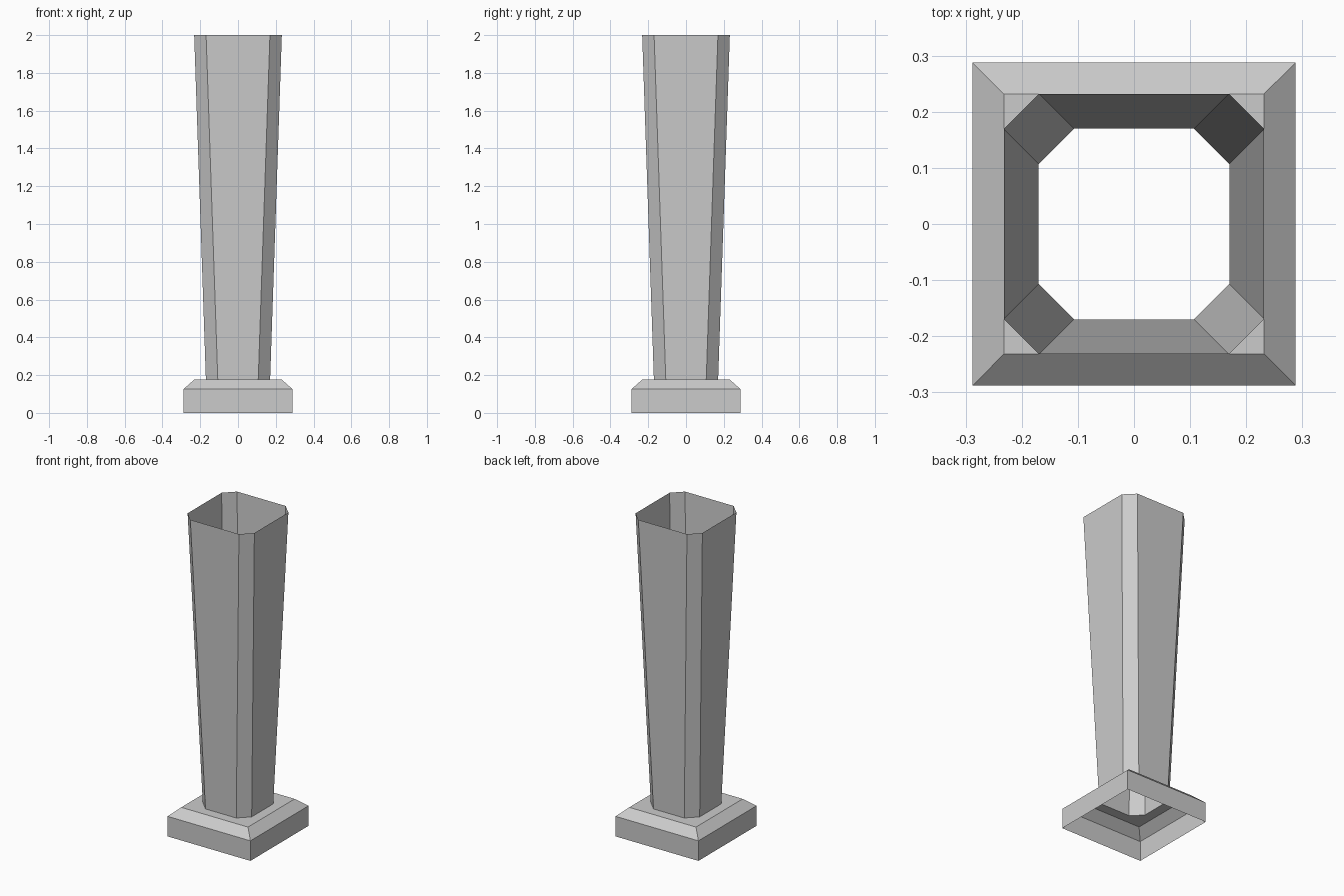
import bpy, bmesh

if "Cube" in bpy.data.objects:
    bpy.data.objects.remove(bpy.data.objects["Cube"])

BASE, RIM, LOW, HIGH = 0.288, 0.232, 0.17, 0.232   # half widths
CUT = 0.063                                        # shaft corner cut
Z_SIDE, Z_RIM, Z_TOP = 0.126, 0.176, 2.0


def square(bm, h, z):
    return [bm.verts.new((x * h, y * h, z))
            for x, y in ((1, 1), (-1, 1), (-1, -1), (1, -1))]


def octagon(bm, h, z):
    c = h - CUT
    pts = ((h, c), (c, h), (-c, h), (-h, c), (-h, -c), (-c, -h), (c, -h), (h, -c))
    return [bm.verts.new((x, y, z)) for x, y in pts]


def skin(bm, a, b):
    n = len(a)
    for i in range(n):
        j = (i + 1) % n
        bm.faces.new((a[i], a[j], b[j], b[i]))


def finish(bm, name):
    mesh = bpy.data.meshes.new(name)
    bm.to_mesh(mesh)
    bm.free()
    bpy.context.collection.objects.link(bpy.data.objects.new(name, mesh))


# Hollow square plinth: sides, sloped edge, flat ledge around the shaft opening
bm = bmesh.new()
foot, side, rim = square(bm, BASE, 0), square(bm, BASE, Z_SIDE), square(bm, RIM, Z_RIM)
skin(bm, foot, side)
skin(bm, side, rim)
hole = octagon(bm, LOW, Z_RIM)
for i in range(4):
    j = (i + 1) % 4
    bm.faces.new((rim[i], hole[2 * i + 1], hole[2 * i]))
    bm.faces.new((rim[i], rim[j], hole[2 * j], hole[2 * i + 1]))
finish(bm, "plinth")

# Open shaft with cut corners, widening towards the top
bm = bmesh.new()
skin(bm, octagon(bm, LOW, Z_RIM), octagon(bm, HIGH, Z_TOP))
finish(bm, "shaft")
